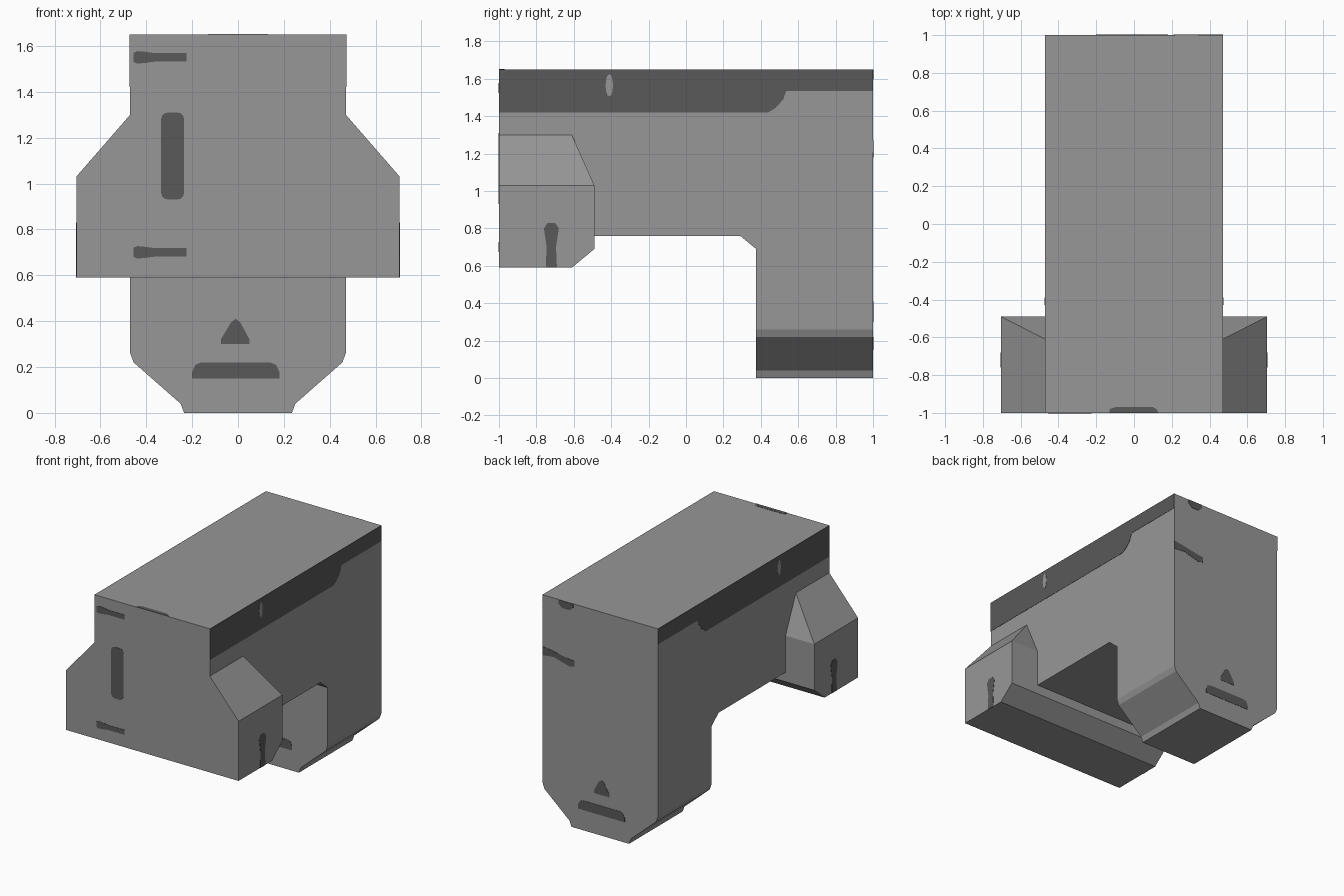
import bpy, bmesh, math

if "Cube" in bpy.data.objects:
    bpy.data.objects.remove(bpy.data.objects["Cube"])


def material(name, v):
    m = bpy.data.materials.new(name)
    m.diffuse_color = (v, v, v, 1)
    m.use_nodes = True
    m.node_tree.nodes["Principled BSDF"].inputs["Base Color"].default_value = m.diffuse_color
    return m


GREY = material("mid grey", 0.31)
DARK = material("dark grey", 0.10)


def finish(name, bm, mat):
    bmesh.ops.recalc_face_normals(bm, faces=bm.faces[:])
    me = bpy.data.meshes.new(name)
    bm.to_mesh(me)
    bm.free()
    me.materials.append(mat)
    ob = bpy.data.objects.new(name, me)
    bpy.context.collection.objects.link(ob)
    return ob


def prism(bm, pts, axis, a, b):
    """Extrude a 2D outline along an axis from a to b."""
    def at(u, v, w):
        p = [u, v]
        p.insert(axis, w)
        return p
    lo = [bm.verts.new(at(u, v, a)) for u, v in pts]
    hi = [bm.verts.new(at(u, v, b)) for u, v in pts]
    bm.faces.new(lo)
    bm.faces.new(hi)
    n = len(pts)
    for i in range(n):
        j = (i + 1) % n
        bm.faces.new((lo[i], lo[j], hi[j], hi[i]))


def plate(name, pts, axis, w, mat=DARK, t=0.002):
    """Thin painted marking lying on the plane axis = w."""
    bm = bmesh.new()
    prism(bm, pts, axis, w - t, w + t)
    return finish(name, bm, mat)


def rounded(x0, x1, z0, z1, r):
    pts = []
    for cx, cz, a0 in ((x1 - r, z1 - r, 0), (x0 + r, z1 - r, 90),
                       (x0 + r, z0 + r, 180), (x1 - r, z0 + r, 270)):
        for k in range(4):
            a = math.radians(a0 + k * 30)
            pts.append((cx + r * math.cos(a), cz + r * math.sin(a)))
    return pts


# Body with rear leg, notched where the front brace fits
bm = bmesh.new()
prism(bm, [(-1, 1.65), (1, 1.65), (1, .26), (.375, .26), (.375, .69), (.29, .76),
           (-.49, .76), (-.49, 1.03), (-.61, 1.3), (-1, 1.3)], 0, -.47, .47)
# Taper the foot of the leg downwards in steps
foot = next(f for f in bm.faces if all(abs(v.co.z - .26) < 1e-4 for v in f.verts))
for half_width, z in ((.455, .22), (.25, .04), (.235, 0)):
    new = bmesh.ops.extrude_face_region(bm, geom=[foot])["geom"]
    bm.faces.remove(foot)
    foot = next(g for g in new if isinstance(g, bmesh.types.BMFace))
    for v in foot.verts:
        v.co.x = math.copysign(half_width, v.co.x)
        v.co.z = z
finish("body_and_leg", bm, GREY)

# Wide front brace with sloped shoulders and cut back corners
bm = bmesh.new()
for s in (-1, 1):
    for x, y, z in ((.47, -1, 1.3), (.705, -1, 1.03), (.705, -1, .59), (.47, -.61, 1.3),
                    (.705, -.61, .59), (.705, -.49, 1.03), (.47, -.49, 1.03), (.705, -.49, .69)):
        bm.verts.new((s * x, y, z))
bmesh.ops.convex_hull(bm, input=bm.verts[:])
bmesh.ops.dissolve_limit(bm, angle_limit=.01, verts=bm.verts[:], edges=bm.edges[:])
finish("front_brace", bm, GREY)

# Side markings: upper band, light oval and keyhole mark
band = [(-1, 1.65), (-1, 1.42), (.44, 1.42), (.48, 1.445), (.52, 1.49),
        (.535, 1.535), (1, 1.535), (1, 1.65)]
oval = [(-.41 + .02 * math.cos(i * math.pi / 6), 1.565 + .06 * math.sin(i * math.pi / 6))
        for i in range(12)]
keyhole = [(-.75, .59), (-.69, .59), (-.695, .7), (-.68, .8), (-.70, .83),
           (-.74, .83), (-.76, .8), (-.745, .7)]
for s, side in ((-1, "left"), (1, "right")):
    plate(side + "_band", band, 0, s * .47)
    plate(side + "_oval", oval, 0, s * .47, GREY, .004)
    plate(side + "_keyhole_mark", keyhole, 0, s * .705)

# Front markings: tall slot and two pins
plate("front_slot", rounded(-.335, -.235, .93, 1.31, .03), 1, -1)
for z, pos in ((.7, "lower"), (1.55, "upper")):
    plate(pos + "_pin", [(-.455, z - .02), (-.44, z - .027), (-.41, z - .025), (-.36, z - .018),
                         (-.225, z - .018), (-.225, z + .018), (-.36, z + .018),
                         (-.41, z + .025), (-.44, z + .027), (-.455, z + .02)], 1, -1)

# Leg markings on both faces: triangle above a bar
triangle = [(-.075, .3), (.05, .3), (.05, .32), (.01, .395), (-.01, .41), (-.03, .395), (-.075, .32)]
bar = [(-.2, .15), (.18, .15), (.18, .18), (.165, .21), (.14, .22),
       (-.16, .22), (-.185, .21), (-.2, .18)]
for y, pos in ((.375, "inner"), (1, "rear")):
    plate(pos + "_leg_triangle", triangle, 1, y)
    plate(pos + "_leg_bar", bar, 1, y)

# Rear and top markings
plate("rear_pin", [(.47, 1.205), (.47, 1.27), (.4, 1.26), (.26, 1.235), (.21, 1.23),
                   (.21, 1.19), (.25, 1.18), (.38, 1.215)], 1, 1)
plate("rear_notch_mark", [(.34, 1.65), (.34, 1.62), (.31, 1.595), (.25, 1.595),
                          (.22, 1.62), (.22, 1.65)], 1, 1)
plate("top_front_mark", [(-.13, -1), (.13, -1), (.12, -.98), (.1, -.97),
                         (-.1, -.97), (-.13, -.98)], 2, 1.65)
